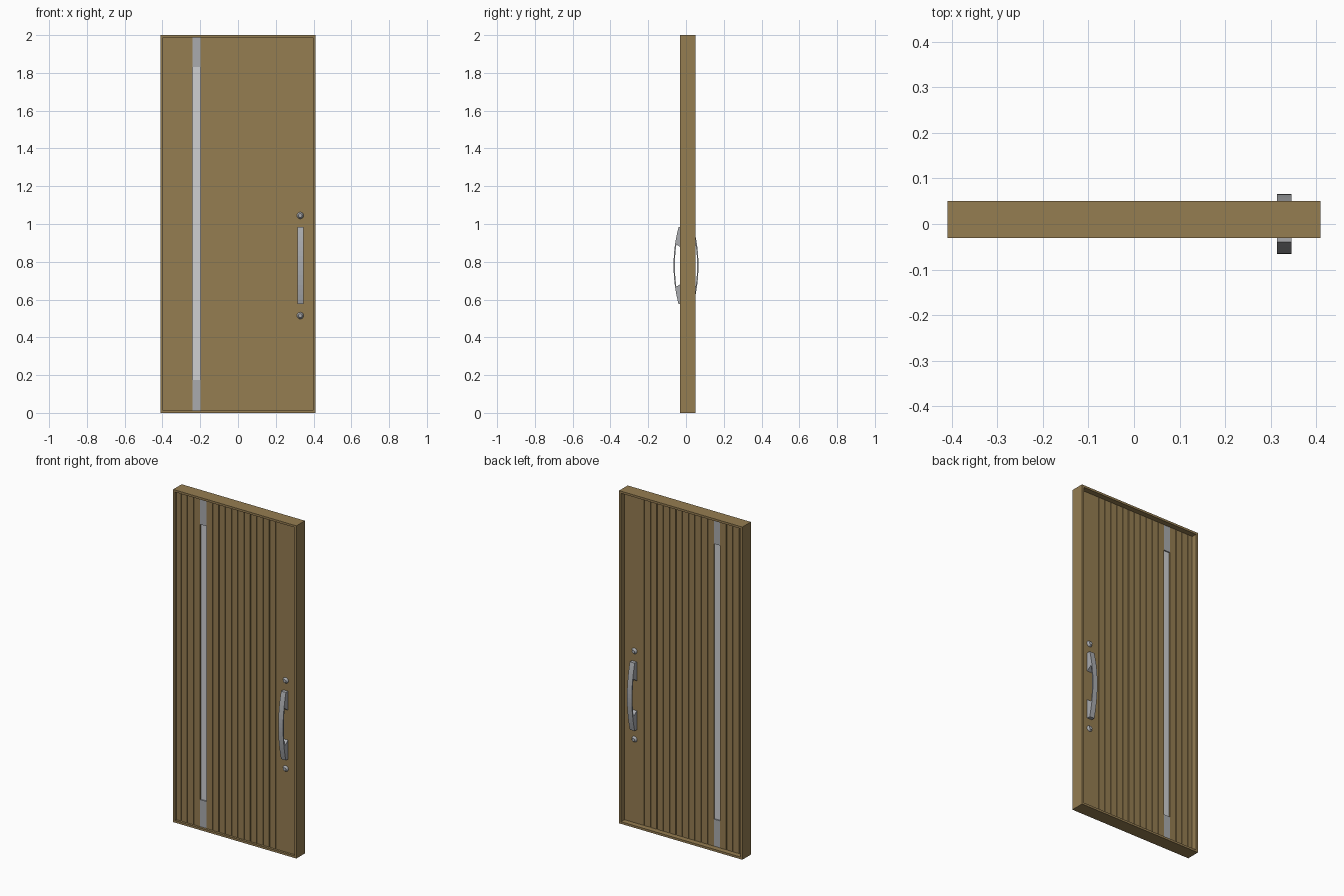
import bpy
import bmesh
from math import pi
from mathutils import Matrix

if "Cube" in bpy.data.objects:
    bpy.data.objects.remove(bpy.data.objects["Cube"], do_unlink=True)


def material(name, colour):
    m = bpy.data.materials.new(name)
    m.use_nodes = True
    m.diffuse_color = (*colour, 1)
    m.node_tree.nodes["Principled BSDF"].inputs["Base Color"].default_value = (*colour, 1)
    return m


WOOD = material("warm wood", (0.30, 0.205, 0.083))
STEEL = material("brushed steel", (0.40, 0.41, 0.43))
GLASS = material("pale glass", (0.62, 0.63, 0.65))


def add_object(name, bm, mat):
    bmesh.ops.recalc_face_normals(bm, faces=bm.faces)
    mesh = bpy.data.meshes.new(name)
    bm.to_mesh(mesh)
    bm.free()
    mesh.materials.append(mat)
    ob = bpy.data.objects.new(name, mesh)
    bpy.context.collection.objects.link(ob)
    return ob


def box(name, x, y, z, mat):
    """Box from three (low, high) ranges."""
    bm = bmesh.new()
    size = [r[1] - r[0] for r in (x, y, z)]
    mid = [(r[0] + r[1]) / 2 for r in (x, y, z)]
    bmesh.ops.create_cube(bm, size=1, matrix=Matrix.Translation(mid) @ Matrix.Diagonal((*size, 1)))
    return add_object(name, bm, mat)


def extrude_profile(name, outline, x0, x1, mat):
    """Extrude a (y, z) outline along x."""
    bm = bmesh.new()
    face = bm.faces.new([bm.verts.new((x0, y, z)) for y, z in outline])
    moved = bmesh.ops.extrude_face_region(bm, geom=[face])["geom"]
    verts = [v for v in moved if isinstance(v, bmesh.types.BMVert)]
    bmesh.ops.translate(bm, verts=verts, vec=(x1 - x0, 0, 0))
    return add_object(name, bm, mat)


# Outer frame
HALF_W, HEIGHT, RIM = 0.41, 2.0, 0.013
FRONT, BACK = -0.031, 0.05
PANEL = 0.018
inner = HALF_W - RIM
bm = bmesh.new()
loops = []
for y in (FRONT, BACK):
    for w, lo, hi in ((HALF_W, 0, HEIGHT), (inner, RIM, HEIGHT - RIM)):
        loops.append([bm.verts.new((x, y, z)) for x, z in ((-w, lo), (w, lo), (w, hi), (-w, hi))])
for a, b in ((0, 1), (2, 3), (0, 2), (1, 3)):
    for i in range(4):
        j = (i + 1) % 4
        bm.faces.new((loops[a][i], loops[a][j], loops[b][j], loops[b][i]))
add_object("door_frame", bm, WOOD)

# Planks either side of the window strip, over a thinner core board
STEP, GAP = 0.042, 0.004
STRIP = (-0.24, -0.198)
span_z = (RIM, HEIGHT - RIM)
left_edges = [-inner] + [STRIP[0] - STEP * k for k in (3, 2, 1, 0)]
right_edges = [STRIP[1] + STEP * k for k in range(12)] + [inner]
for side, edges in (("hinge", left_edges), ("handle", right_edges)):
    box(f"{side}_core_board", (edges[0], edges[-1]), (-PANEL + 0.006, PANEL - 0.006), span_z, WOOD)
    for i, (a, b) in enumerate(zip(edges, edges[1:])):
        lo = a + (GAP / 2 if i else 0)
        hi = b - (GAP / 2 if i < len(edges) - 2 else 0)
        box(f"{side}_plank_{i + 1}", (lo, hi), (-PANEL, PANEL), span_z, WOOD)

# Window strip with steel end plates
GLASS_Z = (0.175, 1.83)
box("window_glass", STRIP, (-0.01, 0.01), GLASS_Z, GLASS)
box("lower_strip_plate", STRIP, (-0.017, 0.017), (RIM, GLASS_Z[0]), STEEL)
box("upper_strip_plate", STRIP, (-0.017, 0.017), (GLASS_Z[1], HEIGHT - RIM), STEEL)

# Curved pull handles and lock knobs on both sides
HX, HZ, HALF, PEAK, BAR = 0.33, 0.78, 0.204, 0.066, 0.007
FOOT_TOP, FOOT_BASE = 0.112, 0.09


def arc(t):
    return PEAK - 0.64 * t * t


for side, s in (("front", -1), ("back", 1)):
    n = 16
    outer = [HALF * (2 * i / n - 1) for i in range(n + 1)]
    under = [FOOT_TOP * (1 - 2 * i / 10) for i in range(11)]
    outline = [(arc(t), t) for t in outer]
    outline += [(PANEL, HALF), (PANEL, FOOT_BASE)]
    outline += [(arc(t) - BAR, t) for t in under]
    outline += [(PANEL, -FOOT_BASE), (PANEL, -HALF)]
    handle = extrude_profile(f"{side}_handle", [(s * y, HZ + z) for y, z in outline],
                             HX - 0.016, HX + 0.016, STEEL)
    for label, z in (("upper", 1.045), ("lower", 0.515)):
        bm = bmesh.new()
        depth = 0.012
        place = Matrix.Translation((HX, s * (PANEL + depth / 2), z)) @ Matrix.Rotation(-s * pi / 2, 4, "X")
        bmesh.ops.create_cone(bm, cap_ends=True, segments=16, radius1=0.018, radius2=0.010,
                              depth=depth, matrix=place)
        add_object(f"{side}_{label}_lock", bm, STEEL)
